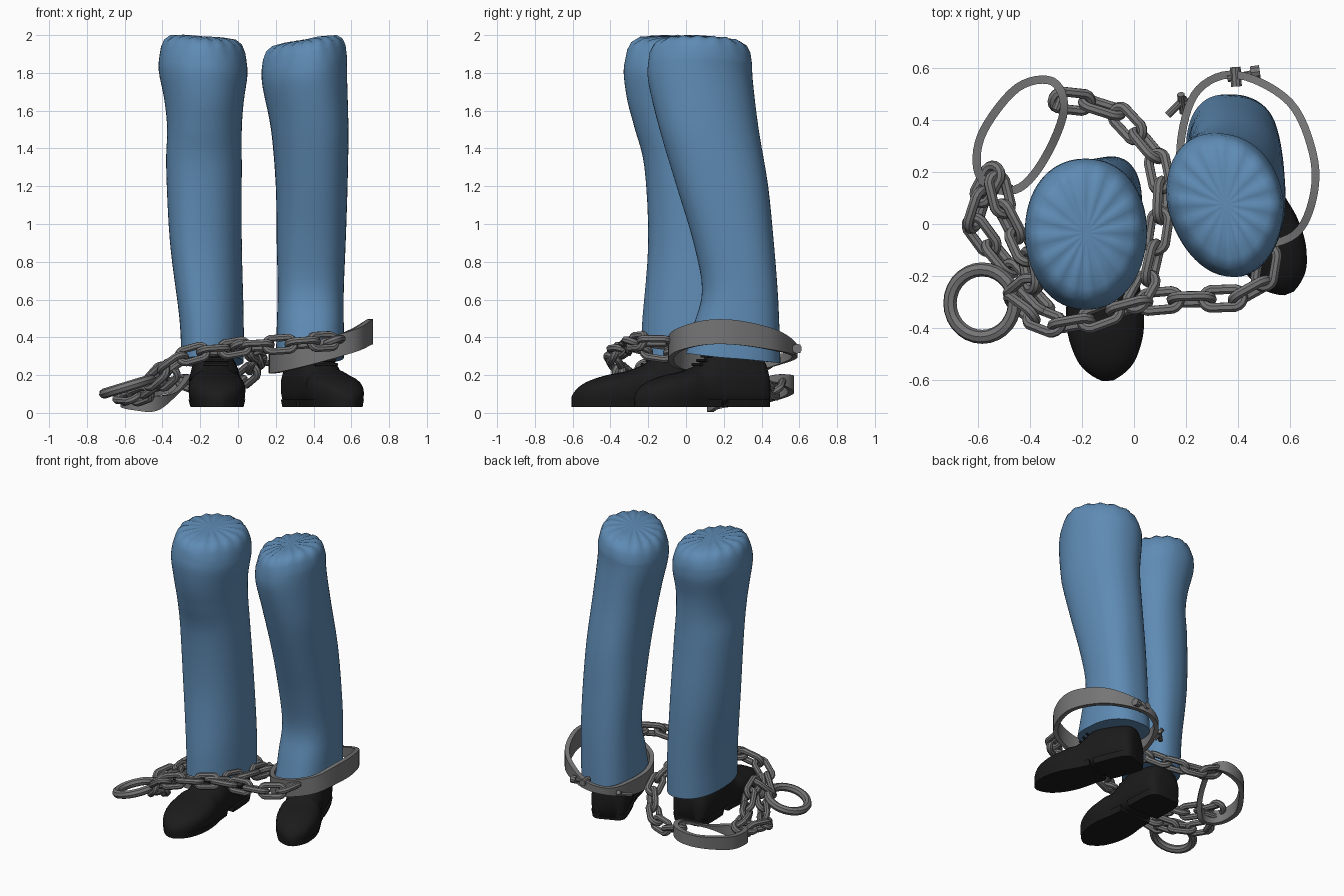
import bpy, bmesh, math
from mathutils import Vector, Matrix

if "Cube" in bpy.data.objects:
    bpy.data.objects.remove(bpy.data.objects["Cube"])


def material(name, rgb):
    m = bpy.data.materials.new(name)
    m.diffuse_color = (*rgb, 1)
    m.use_nodes = True
    m.node_tree.nodes["Principled BSDF"].inputs["Base Color"].default_value = m.diffuse_color
    return m


BLUE = material("trouser blue", (0.113, 0.26, 0.46))
BLACK = material("shoe black", (0.011, 0.011, 0.011))
STEEL = material("iron grey", (0.18, 0.18, 0.18))


def finish(name, bm, mat, angle=40):
    bmesh.ops.recalc_face_normals(bm, faces=bm.faces)
    me = bpy.data.meshes.new(name)
    bm.to_mesh(me)
    bm.free()
    me.materials.append(mat)
    ob = bpy.data.objects.new(name, me)
    bpy.context.collection.objects.link(ob)
    bpy.ops.object.select_all(action='DESELECT')
    ob.select_set(True)
    bpy.context.view_layer.objects.active = ob
    bpy.ops.object.shade_smooth_by_angle(angle=math.radians(angle))
    return ob


def loft(bm, rings, closed=False):
    """Skin a list of point rings; cap the ends unless closed."""
    vs = [[bm.verts.new(p) for p in r] for r in rings]
    n = len(vs[0])
    pairs = list(zip(vs, vs[1:])) + ([(vs[-1], vs[0])] if closed else [])
    for a, b in pairs:
        for i in range(n):
            j = (i + 1) % n
            bm.faces.new((a[i], a[j], b[j], b[i]))
    if not closed:
        bm.faces.new(vs[0][::-1])
        bm.faces.new(vs[-1])


def spline(pts, steps, closed=False):
    """Catmull-Rom through tuples of any size."""
    n, out = len(pts), []
    for i in range(n if closed else n - 1):
        g = [pts[k % n] if closed else pts[min(max(k, 0), n - 1)] for k in range(i - 1, i + 3)]
        for s in range(steps):
            t = s / steps
            out.append(tuple(0.5 * (2 * b + (c - a) * t + (2 * a - 5 * b + 4 * c - d) * t * t
                                    + (3 * b - a - 3 * c + d) * t ** 3) for a, b, c, d in zip(*g)))
    return out if closed else out + [tuple(pts[-1])]


def spow(v, e):
    return math.copysign(abs(v) ** e, v)


# Trouser legs: rows are z, x min, x max, y min, y max, diagonal skew of the section
def leg(name, rows, tilt, hem, drop, square, taper):
    n, rings = 64, []
    ang = [2 * math.pi * i / n for i in range(n)]
    for z, x0, x1, y0, y1, k in spline(rows, 4):
        cx, cy, rx, ry = (x0 + x1) / 2, (y0 + y1) / 2, (x1 - x0) / 2, (y1 - y0) / 2
        up = min(1, max(0, (z - 1.5) / 0.4))
        low = max(0, (0.6 - z) / 0.35)
        e = square + (.92 - square) * min(1, max(0, (z - .5) / 1.1))
        rings.append([(cx + rx * spow(math.cos(a), e) * (1 - taper * up * max(0, -math.sin(a + k))),
                       cy + ry * spow(math.sin(a + k), e),
                       z + tilt * up * rx * math.cos(a) - hem * low * math.sin(a)) for a in ang])
    # gathered cap
    for s, z, p in ((.97, 1.925, .003), (.9, 1.962, .005), (.76, 1.985, .006), (.45, 1.995, .003), (.03, 1.995, 0)):
        rings.append([(cx + s * rx * math.cos(a) * (1 - taper * max(0, -math.sin(a + k))),
                       cy + s * ry * math.sin(a + k),
                       z - drop + tilt * s * rx * math.cos(a) + p * math.sin(16 * a)) for a in ang])
    bm = bmesh.new()
    loft(bm, rings)
    finish(name, bm, BLUE, 50)


leg("trouser_leg_front",
    [(.27, -.30, .03, -.24, .26, .25), (.5, -.31, .03, -.23, .26, .25), (.9, -.36, .02, -.20, .25, .2),
     (1.3, -.38, .02, -.22, .22, .12), (1.5, -.375, .02, -.27, .21, .08), (1.65, -.39, .03, -.31, .22, .03),
     (1.8, -.42, .05, -.33, .25, 0), (1.88, -.415, .045, -.32, .25, 0)], -.07, .035, .003, .88, .08)
leg("trouser_leg_back",
    [(.29, .20, .56, .0, .5, -.06), (.45, .205, .56, .04, .495, -.02), (.65, .21, .56, .085, .485, 0),
     (.9, .205, .57, .04, .465, -.03), (1.2, .2, .58, -.05, .435, -.08), (1.5, .175, .585, -.14, .385, -.13),
     (1.75, .13, .58, -.2, .355, -.15), (1.85, .125, .58, -.2, .35, -.15)], .17, .03, .02, .8, .2)


# Shoes: rows are distance from heel, half width, top height
def shoe(name, heel, turn, stretch, girth):
    rows = [(0, .07, .2), (.015, .105, .27), (.06, .125, .31), (.2, .13, .34), (.31, .125, .33), (.4, .13, .26),
            (.5, .145, .22), (.6, .142, .2), (.68, .12, .175), (.73, .093, .15), (.765, .055, .12), (.785, .02, .09)]
    rows = [(s * stretch, w * girth, h) for s, w, h in rows]
    M = Matrix.Translation((heel[0], heel[1], 0)) @ Matrix.Rotation(turn, 4, 'Z')
    bm = bmesh.new()
    rings = []
    for s, w, h in spline(rows, 3):
        c, r = (h + .04) / 2, (h - .04) / 2
        ring = []
        for i in range(24):
            a = 2 * math.pi * i / 24
            e = .85 if math.sin(a) > 0 else .45
            narrow = 1 - .25 * max(0, math.sin(a)) * (h > .24)
            ring.append(M @ Vector((w * narrow * spow(math.cos(a), e), -s, c + r * spow(math.sin(a), e))))
        rings.append(ring)
    loft(bm, rings)
    # heel block and sole
    for lo, hi in ((0, .27), (.285, .79)):
        rr = [(s, w) for s, w, h in spline(rows, 3) if lo <= s <= hi]
        loft(bm, [[M @ Vector(p) for p in ((-w * .93, -s, .03), (w * .93, -s, .03), (w, -s, .07), (-w, -s, .07))]
                  for s, w in rr])
    # laces
    for k in range(4):
        bmesh.ops.create_cone(bm, cap_ends=True, segments=8, radius1=.008, radius2=.008, depth=.13, matrix=M
                              @ Matrix.Translation((0, -(.33 + .027 * k) * stretch, .322 - .022 * k))
                              @ Matrix.Rotation(math.pi / 2, 4, 'Y'))
    finish(name, bm, BLACK, 50)


shoe("shoe_front", (-.13, .18), math.radians(2), 1, 1.03)
shoe("shoe_back", (.32, .42), math.radians(22), .945, .95)


# Chains: oval links set along a smooth path, each turned a quarter from the last
def link(bm, M, length, width, r):
    R = width / 2 - r
    d = length / 2 - r - R
    rings = []
    for i in range(16):
        a = 2 * math.pi * (i + .5) / 16
        c = Vector((math.copysign(d, math.cos(a)) + R * math.cos(a), R * math.sin(a), 0))
        out = Vector((math.cos(a), math.sin(a), 0))
        rings.append([M @ (c + r * (out * math.cos(b) + Vector((0, 0, math.sin(b)))))
                      for b in (2 * math.pi * k / 8 for k in range(8))])
    loft(bm, rings, True)


def chain(name, pts, roll=45, pitch=.122):
    path = [Vector(p) for p in spline(pts, 12)]
    total = sum((b - a).length for a, b in zip(path, path[1:]))
    n = max(1, round(total / pitch))
    marks, walked = [path[0]], 0
    for a, b in zip(path, path[1:]):
        walked += (b - a).length
        if walked >= total / n * len(marks) - 1e-5 and len(marks) <= n:
            marks.append(b)
    bm = bmesh.new()
    for k, (a, b) in enumerate(zip(marks, marks[1:])):
        t = (b - a).normalized()
        y = Vector((0, 0, 1)).cross(t).normalized()
        M = Matrix((t, y, t.cross(y))).transposed().to_4x4()
        M = Matrix.Translation((a + b) / 2) @ M @ Matrix.Rotation(math.radians(roll + 90 * (k % 2)), 4, 'X')
        link(bm, M, .195, .115, .02)
    finish(name, bm, STEEL)


chain("chain_from_open_cuff", [(-.3, .48, .16), (-.2, .47, .12), (-.08, .44, .12), (.0, .36, .16), (.085, .26, .23),
                               (.11, .12, .29), (.09, -.05, .31), (.06, -.2, .33), (.0, -.31, .36)], 25)
chain("chain_from_ankle_cuff", [(.52, -.1, .38), (.49, -.25, .38), (.4, -.285, .375), (.2, -.29, .36),
                                (.05, -.3, .355), (-.1, -.34, .33), (-.24, -.39, .32), (-.35, -.38, .26),
                                (-.47, -.3, .16)], 20)
chain("chain_loose_inner", [(-.46, -.28, .16), (-.38, -.2, .25), (-.43, -.1, .18), (-.46, -.02, .14),
                            (-.5, .05, .14), (-.53, .17, .13)], 30)
chain("chain_loose_outer", [(-.34, -.33, .22), (-.46, -.2, .12), (-.56, -.08, .08), (-.63, .03, .09),
                            (-.58, .12, .1), (-.54, .2, .12)], 60)

# Large end ring
bm = bmesh.new()
M = Matrix.Translation((-.585, -.305, .14)) @ Matrix.Rotation(math.radians(-17), 4, 'Y')
rings = []
for i in range(28):
    a = 2 * math.pi * i / 28
    o = Vector((math.cos(a), math.sin(a), 0))
    rings.append([M @ (o * (.13 + .027 * math.cos(b)) + Vector((0, 0, .027 * math.sin(b))))
                  for b in (2 * math.pi * k / 8 for k in range(8))])
loft(bm, rings, True)
finish("end_ring", bm, STEEL)


# Cuffs: flat bands through x, y, z, height, with pins given as end points
def cuff(name, pts, pins, t):
    path = spline(pts, 6, True)
    n, rings = len(path), []
    for i, (x, y, z, h) in enumerate(path):
        a, b = path[i - 1], path[(i + 1) % n]
        o = Vector((b[1] - a[1], a[0] - b[0], 0)).normalized() * t
        c, up = Vector((x, y, z)), Vector((0, 0, h / 2))
        rings.append([c - o - up, c + o - up, c + o + up, c - o + up])
    bm = bmesh.new()
    loft(bm, rings, True)
    for p, q, r in pins:
        p, q = Vector(p), Vector(q)
        rot = (q - p).to_track_quat('Z', 'Y').to_matrix().to_4x4()
        bmesh.ops.create_cone(bm, cap_ends=True, segments=10, radius1=r, radius2=r, depth=(q - p).length,
                              matrix=Matrix.Translation((p + q) / 2) @ rot)
    finish(name, bm, STEEL, 35)


cuff("ankle_cuff", [(.62, -.04, .385, .12), (.69, .1, .425, .13), (.69, .27, .425, .13), (.6, .47, .385, .11),
                    (.4, .575, .33, .06), (.25, .52, .29, .05), (.185, .35, .27, .1), (.19, .15, .27, .12),
                    (.29, -.02, .29, .12), (.46, -.08, .335, .12)],
     [((.36, .56, .34), (.48, .585, .34), .014), ((.45, .583, .34), (.485, .588, .34), .026),
      ((.395, .53, .34), (.39, .605, .34), .022), ((.13, .42, .26), (.2, .49, .27), .015),
      ((.18, .5, .29), (.19, .43, .24), .015)], .015)
cuff("open_cuff", [(-.27, .44, .18, .03), (-.315, .55, .16, .08), (-.45, .525, .125, .08), (-.58, .36, .085, .09),
                   (-.605, .22, .075, .09), (-.55, .14, .06, .09), (-.44, .14, .05, .08), (-.34, .26, .1, .02)],
     [((-.3, .44, .17), (-.27, .52, .17), .018), ((-.6, .15, .07), (-.47, .13, .07), .022)], .016)
